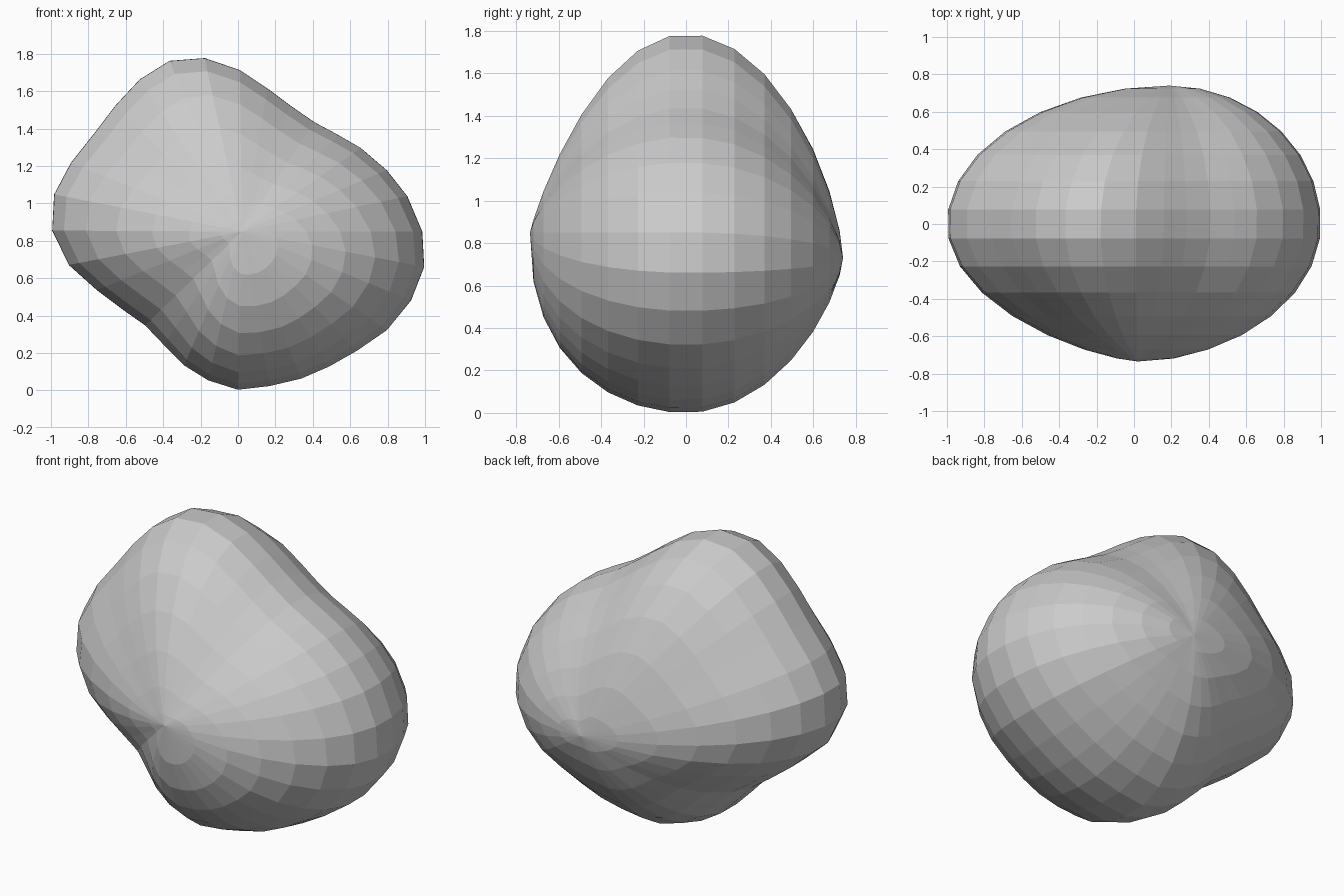
import bpy, bmesh
from math import pi, sin, cos, exp, atan2
from mathutils import Vector

cube = bpy.data.objects.get("Cube")
if cube:
    bpy.data.objects.remove(cube)

# Widest cross-section of the boulder (x, z), counter-clockwise from the bottom
OUTLINE = [(0, 0), (.17, .02), (.34, .06), (.49, .125), (.64, .21), (.8, .32),
           (.93, .48), (1, .66), (.99, .85), (.91, 1.04), (.8, 1.18), (.66, 1.3),
           (.54, 1.37), (.41, 1.44), (.28, 1.53), (.16, 1.62), (.01, 1.72),
           (-.18, 1.785), (-.37, 1.77), (-.53, 1.67), (-.66, 1.53), (-.77, 1.385),
           (-.9, 1.22), (-.99, 1.05), (-1, .855), (-.91, .67), (-.76, .535),
           (-.62, .43), (-.5, .345), (-.4, .24), (-.29, .13), (-.16, .05)]
FRONT_POLE = Vector((.02, -.735, .85))
BACK_POLE = Vector((.19, .74, .73))
STEPS = 15


def falloff(angle, front):
    """Exponent shaping how quickly a meridian closes towards its pole."""
    if front:
        dent = .25 * exp(-((angle + pi * .75) / .4) ** 2)
        return 1.28 - .13 * cos(angle) + .45 * sin(angle) + dent
    return 1.22 - .2 * cos(2 * angle)


def ring_point(x, z, theta):
    front = theta < pi / 2
    pole = FRONT_POLE if front else BACK_POLE
    dx, dz = x - pole.x, z - pole.z
    scale = sin(theta) ** falloff(atan2(dz, dx), front)
    return (pole.x + dx * scale, pole.y * abs(cos(theta)), pole.z + dz * scale)


# Boulder skin: rings running from the front pole to the back pole
bm = bmesh.new()
rings = [[bm.verts.new(ring_point(x, z, pi * k / STEPS)) for x, z in OUTLINE]
         for k in range(1, STEPS)]
count = len(OUTLINE)
for a, b in zip(rings, rings[1:]):
    for i in range(count):
        j = (i + 1) % count
        bm.faces.new((a[i], a[j], b[j], b[i]))

# Close both poles with fans
for ring, pole in ((rings[0], FRONT_POLE), (rings[-1], BACK_POLE)):
    tip = bm.verts.new(pole)
    for i in range(count):
        bm.faces.new((tip, ring[i], ring[(i + 1) % count]))
bmesh.ops.recalc_face_normals(bm, faces=bm.faces)

mesh = bpy.data.meshes.new("boulder")
bm.to_mesh(mesh)
bm.free()
boulder = bpy.data.objects.new("boulder", mesh)
bpy.context.collection.objects.link(boulder)

# Plain grey stone, flat shaded
stone = bpy.data.materials.new("grey_stone")
stone.use_nodes = True
stone.diffuse_color = (.6, .6, .6, 1)
stone.node_tree.nodes["Principled BSDF"].inputs["Base Color"].default_value = (.6, .6, .6, 1)
mesh.materials.append(stone)
